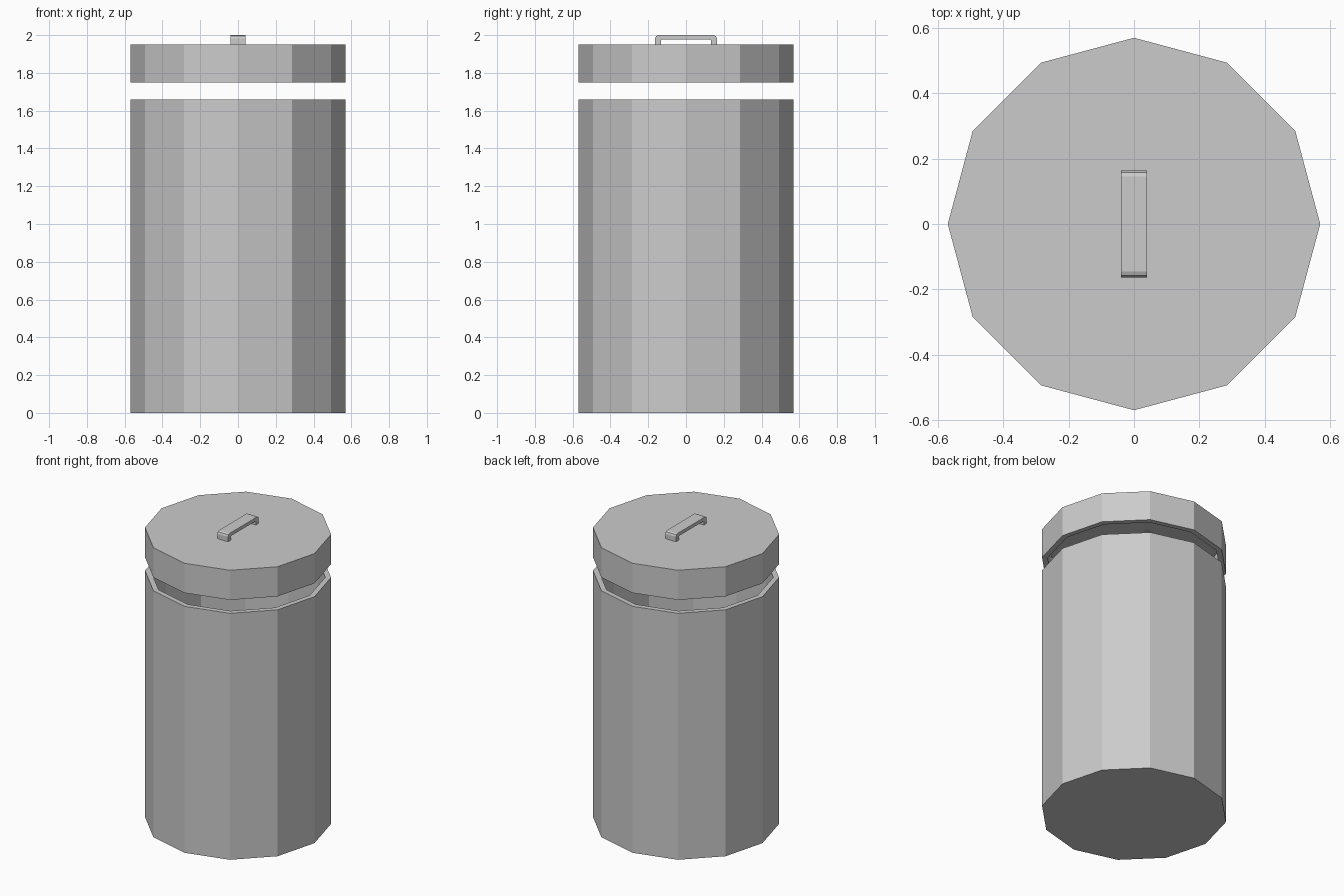
import bpy, bmesh, math

if "Cube" in bpy.data.objects:
    bpy.data.objects.remove(bpy.data.objects["Cube"])

SIDES = 12


def make_object(name, bm):
    bmesh.ops.recalc_face_normals(bm, faces=bm.faces)
    mesh = bpy.data.meshes.new(name)
    bm.to_mesh(mesh)
    bm.free()
    obj = bpy.data.objects.new(name, mesh)
    bpy.context.collection.objects.link(obj)
    return obj


def cup(name, profile):
    """Closed 12-sided shell from (radius, z) rings, capped at both ends."""
    bm = bmesh.new()
    rings = []
    for r, z in profile:
        rings.append([bm.verts.new((r * math.cos(i * math.tau / SIDES),
                                    r * math.sin(i * math.tau / SIDES), z))
                      for i in range(SIDES)])
    for a, b in zip(rings, rings[1:]):
        for i in range(SIDES):
            j = (i + 1) % SIDES
            bm.faces.new((a[i], a[j], b[j], b[i]))
    bm.faces.new(rings[0])
    bm.faces.new(rings[-1])
    return make_object(name, bm)


# Hollow bin body, open at the top
R, T = 0.57, 0.035
cup("bin_body", [(R, 0), (R, 1.66), (R - T, 1.66), (R - T, T)])

# Lid floating above the body, open underneath
cup("lid", [(R, 1.95), (R, 1.75), (R - T, 1.75), (R - T, 1.95 - T)])

# Strap handle: half outline in (y, z), mirrored, extruded along x
outer = [(0.163, 1.91), (0.163, 1.983), (0.158, 1.995), (0.146, 2.0)]
inner = [(0.133, 1.91), (0.133, 1.972), (0.128, 1.977)]
outline = (outer + [(-y, z) for y, z in reversed(outer)]
           + [(-y, z) for y, z in inner] + list(reversed(inner)))
bm = bmesh.new()
face = bm.faces.new([bm.verts.new((-0.04, y, z)) for y, z in outline])
ext = bmesh.ops.extrude_face_region(bm, geom=[face])
moved = [v for v in ext["geom"] if isinstance(v, bmesh.types.BMVert)]
bmesh.ops.translate(bm, verts=moved, vec=(0.08, 0, 0))
make_object("lid_handle", bm)
